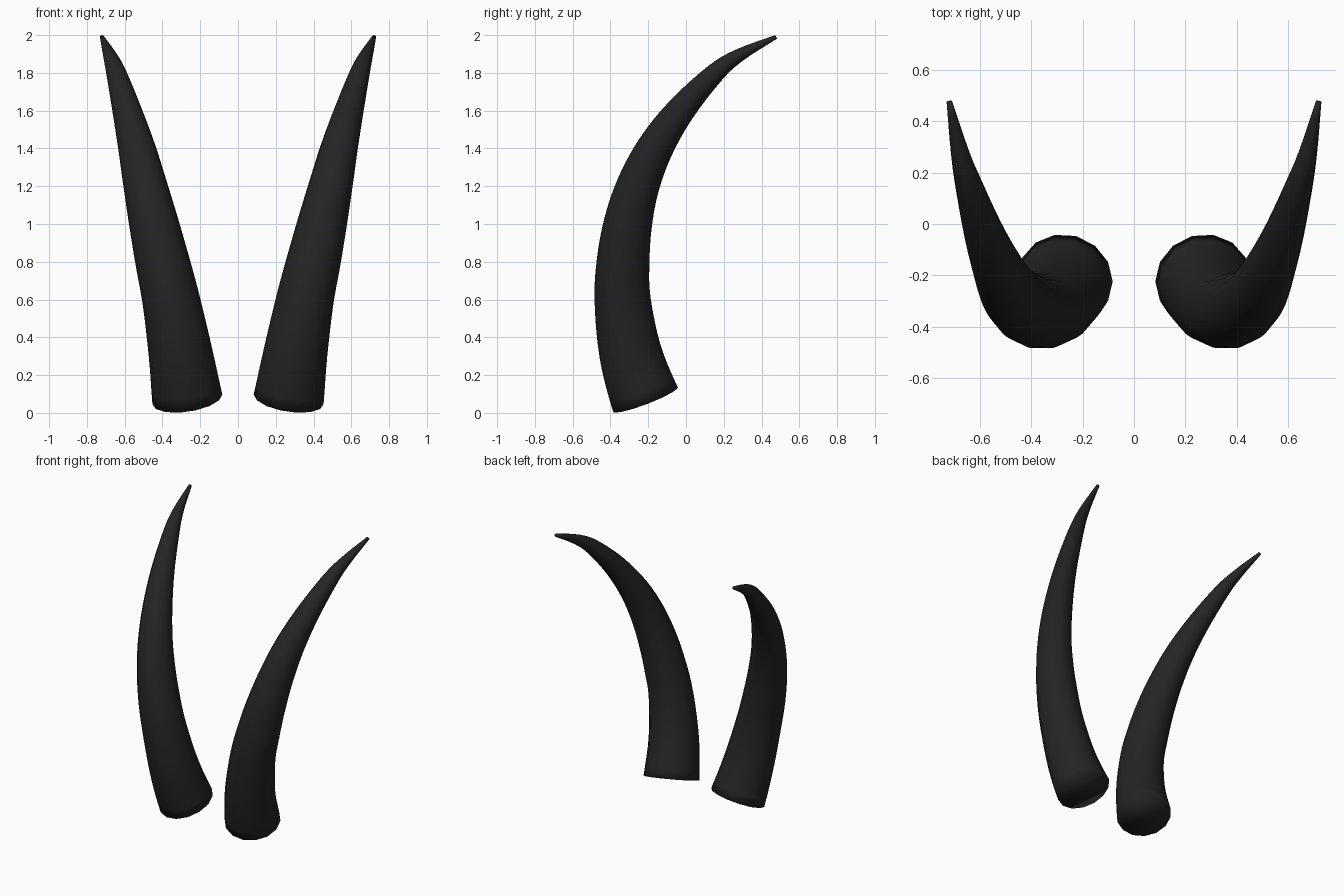
import bpy, bmesh, math
from mathutils import Vector

if "Cube" in bpy.data.objects:
    bpy.data.objects.remove(bpy.data.objects["Cube"])

SIDES, STEPS = 14, 4

# Centre line of the horn: x, y, z, radius
PATH = [Vector(p) for p in [
    (.268, -.215, .072, .187), (.305, -.295, .32, .169), (.355, -.336, .60, .152),
    (.400, -.333, .80, .143), (.445, -.308, 1.0, .131), (.490, -.255, 1.2, .116),
    (.535, -.165, 1.4, .099), (.587, -.030, 1.6, .078), (.645, .155, 1.8, .053),
    (.680, .285, 1.895, .035), (.720, .476, 1.99, .011)]]
START = Vector((.228, -.105, -.178, .206))   # sets the tilt of the base
END = PATH[-1] * 2 - PATH[-2]

mat = bpy.data.materials.new("black horn")
mat.diffuse_color = (.018, .018, .018, 1)
mat.use_nodes = True
mat.node_tree.nodes["Principled BSDF"].inputs["Base Color"].default_value = mat.diffuse_color


def spline():
    """Smooth samples along the path, each with its tangent."""
    pts = [START] + PATH + [END]
    out = []
    for i in range(1, len(pts) - 2):
        a, b, c, d = pts[i - 1:i + 3]
        last = i == len(pts) - 3
        for s in range(STEPS + (1 if last else 0)):
            t = s / STEPS
            k1, k2, k3 = c - a, 2 * a - 5 * b + 4 * c - d, 3 * b - a - 3 * c + d
            p = b + (k1 * t + k2 * t * t + k3 * t ** 3) / 2
            v = (k1 + k2 * 2 * t + k3 * 3 * t * t) / 2
            out.append((p, v.to_3d().normalized() if len(v) == 3 else Vector(v[:3]).normalized()))
    return out


def horn(name, side):
    bm = bmesh.new()
    rings = []
    for p, t in spline():
        u = (Vector((1, 0, 0)) - t * t.x).normalized()
        w = t.cross(u)
        ring = []
        for k in range(SIDES):
            a = 2 * math.pi * k / SIDES
            q = Vector(p[:3]) + (u * math.cos(a) + w * math.sin(a)) * p[3]
            ring.append(bm.verts.new((q.x * side, q.y, q.z)))
        rings.append(ring)
    for r0, r1 in zip(rings, rings[1:]):
        for k in range(SIDES):
            j = (k + 1) % SIDES
            bm.faces.new((r0[k], r0[j], r1[j], r1[k]))
    # base and tip caps
    bm.faces.new(rings[0])
    bm.faces.new(rings[-1])
    bmesh.ops.recalc_face_normals(bm, faces=bm.faces[:])
    for f in bm.faces:
        f.smooth = True
    me = bpy.data.meshes.new(name)
    bm.to_mesh(me)
    bm.free()
    me.materials.append(mat)
    bpy.context.collection.objects.link(bpy.data.objects.new(name, me))


horn("right_horn", 1)
horn("left_horn", -1)
